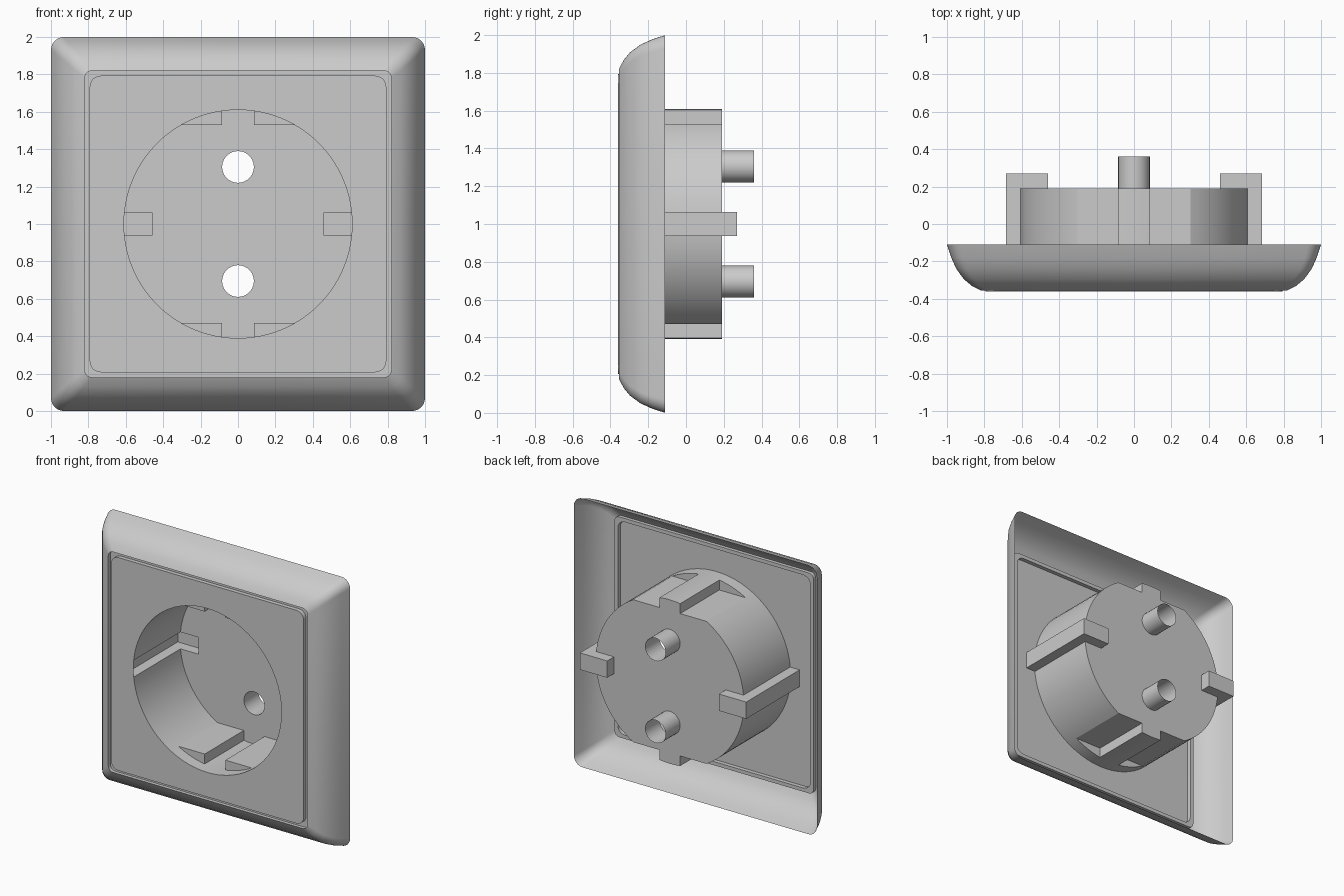
import bpy, bmesh
from math import sin, cos, asin, acos, pi

if "Cube" in bpy.data.objects:
    bpy.data.objects.remove(bpy.data.objects["Cube"])

R = 0.61                        # well radius
FRONT, BACK = -0.36, 0.19       # plate face and well floor
CHORD, NOTCH, LIP = 0.53, 0.085, -0.27
SLOT, SLOT_IN, SLOT_OUT, SLOT_BACK = 0.0625, 0.46, 0.685, 0.27
PIN_Z, PIN_R = 0.305, 0.085


def arc(cx, cz, r, a0, a1, n):
    return [(cx + r * cos(a0 + (a1 - a0) * i / n),
             cz + r * sin(a0 + (a1 - a0) * i / n)) for i in range(n + 1)]


def face(bm, coords):
    return bm.faces.new([bm.verts.new(c) for c in coords])


def flat(bm, pts, y):
    return face(bm, [(x, y, z) for x, z in pts])


def strip(bm, pts, y0, y1):
    for (xa, za), (xb, zb) in zip(pts, pts[1:]):
        face(bm, [(xa, y0, za), (xb, y0, zb), (xb, y1, zb), (xa, y1, za)])


def loft(bm, rings):
    """Skin between (points, y) rings."""
    for (p, yp), (q, yq) in zip(rings, rings[1:]):
        for i in range(len(p) - 1):
            face(bm, [(p[i][0], yp, p[i][1]), (p[i + 1][0], yp, p[i + 1][1]),
                      (q[i + 1][0], yq, q[i + 1][1]), (q[i][0], yq, q[i][1])])


def corner(h, r):
    """Quarter outline of a rounded square, from +x axis to +z axis."""
    return [(h, 0)] + arc(h - r, h - r, r, 0, pi / 2, 6) + [(0, h)]


def finish(bm, name):
    """Quarter shell -> object mirrored in x and z about the socket centre."""
    bmesh.ops.remove_doubles(bm, verts=bm.verts, dist=1e-4)
    bmesh.ops.recalc_face_normals(bm, faces=bm.faces)
    bm.faces.ensure_lookup_table()
    if bm.faces[0].normal.y > 0:
        bmesh.ops.reverse_faces(bm, faces=bm.faces)
    me = bpy.data.meshes.new(name)
    bm.to_mesh(me)
    bm.free()
    ob = bpy.data.objects.new(name, me)
    bpy.context.collection.objects.link(ob)
    ob.location.z = 1
    mod = ob.modifiers.new("mirror", 'MIRROR')
    mod.use_axis = (True, False, True)
    bpy.ops.object.select_all(action='DESELECT')
    ob.select_set(True)
    bpy.context.view_layer.objects.active = ob
    bpy.ops.object.shade_smooth_by_angle(angle=0.5)


# outer frame with a rounded-over edge and the groove around the plate
bm = bmesh.new()
profile = [(0.82, 0.04, -0.355), (0.868, 0.05, -0.33), (0.91, 0.055, -0.295),
           (0.95, 0.06, -0.24), (0.977, 0.065, -0.18), (1.0, 0.07, -0.11)]
loft(bm, [(corner(h, r), y) for h, r, y in profile])
loft(bm, [(corner(h, r), y) for h, r, y in
          [(0.82, 0.04, -0.355), (0.82, 0.04, -0.33), (0.793, 0.06, -0.33)]])
finish(bm, "outer_frame")

# centre plate with round opening
bm = bmesh.new()
rim = corner(0.793, 0.06)
a_slot, a_chord, a_notch = asin(SLOT / R), asin(CHORD / R), acos(NOTCH / R)
side_arc = arc(0, 0, R, a_slot, a_chord, 14)
lip_arc = arc(0, 0, R, a_chord, a_notch, 6)
notch_arc = arc(0, 0, R, a_notch, pi / 2, 2)
opening = arc(0, 0, R, 0, a_slot, 2) + side_arc[1:] + lip_arc[1:] + notch_arc[1:]
flat(bm, rim + opening[::-1], FRONT)
strip(bm, rim, FRONT, -0.33)
finish(bm, "centre_plate")

# socket well: floor, round wall, flat key ribs with notch
bm = bmesh.new()
rib = [side_arc[-1], (NOTCH, CHORD), notch_arc[0]]
pin_half = arc(0, PIN_Z, PIN_R, pi / 2, -pi / 2, 14)
floor = ([(0, 0), (SLOT_IN, 0), (SLOT_IN, SLOT)] + side_arc + rib[1:]
         + notch_arc[1:] + pin_half)
flat(bm, floor, BACK)
strip(bm, side_arc, FRONT, LIP)
strip(bm, side_arc, LIP, BACK)
strip(bm, lip_arc, FRONT, LIP)
strip(bm, notch_arc, FRONT, LIP)
strip(bm, notch_arc, LIP, BACK)
strip(bm, rib, LIP, BACK)
flat(bm, lip_arc + [(NOTCH, CHORD)], LIP)
finish(bm, "socket_well")

# open sleeves behind the pin holes
bm = bmesh.new()
strip(bm, pin_half, BACK, 0.36)
finish(bm, "pin_sleeves")

# side channels for the earth clips
bm = bmesh.new()
slot_pts = [(SLOT_IN, 0), (SLOT_OUT, 0), (SLOT_OUT, SLOT), (SLOT_IN, SLOT)]
flat(bm, slot_pts, SLOT_BACK)
strip(bm, [(SLOT_OUT, 0), (SLOT_OUT, SLOT)], FRONT + 0.002, SLOT_BACK)
strip(bm, [(SLOT_IN, 0), (SLOT_IN, SLOT)], BACK, SLOT_BACK)
xw = side_arc[0][0]
face(bm, [(x, y, SLOT) for x, y in
          [(xw, FRONT + 0.002), (SLOT_OUT, FRONT + 0.002), (SLOT_OUT, SLOT_BACK),
           (SLOT_IN, SLOT_BACK), (SLOT_IN, BACK), (xw, BACK)]])
finish(bm, "earth_clip_channels")
